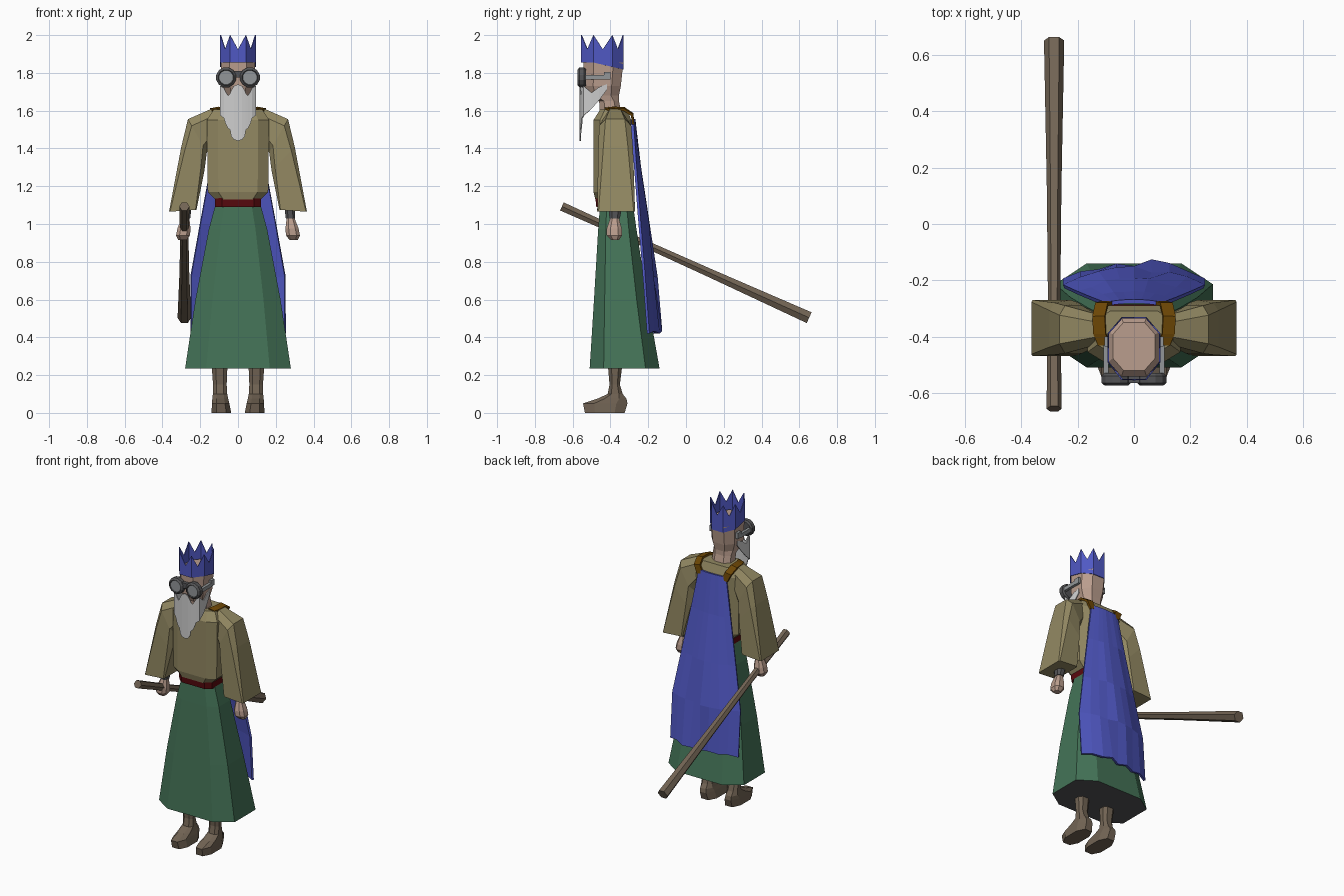
import bpy, bmesh, math, random
from mathutils import Vector

random.seed(4)
cube = bpy.data.objects.get("Cube")
if cube:
    bpy.data.objects.remove(cube)


def material(name, r, g, b):
    """Flat material from display colour values, stored as linear."""
    rgb = [(c / 255 / 12.92) if c < 11 else ((c / 255 + 0.055) / 1.055) ** 2.4 for c in (r, g, b)]
    m = bpy.data.materials.new(name)
    m.use_nodes = True
    m.diffuse_color = (*rgb, 1)
    m.node_tree.nodes["Principled BSDF"].inputs["Base Color"].default_value = (*rgb, 1)
    return m


OLIVE = material("olive tunic", 146, 136, 98)
GREEN = material("green skirt", 68, 115, 87)
BLUE = material("royal blue", 80, 88, 196)
SKIN = material("skin", 186, 157, 141)
WOOD = material("brown wood", 114, 100, 84)
RED = material("dark red", 90, 10, 14)
WHITE = material("pale grey hair", 205, 205, 205)
GLASS = material("grey glass", 146, 150, 152)
CHARCOAL = material("charcoal", 84, 84, 86)
STRAP = material("brown strap", 108, 70, 5)


def finish(name, bm, mats, mirror=False, thick=0):
    bmesh.ops.recalc_face_normals(bm, faces=bm.faces[:])
    mesh = bpy.data.meshes.new(name)
    bm.to_mesh(mesh)
    bm.free()
    for m in mats:
        mesh.materials.append(m)
    ob = bpy.data.objects.new(name, mesh)
    bpy.context.collection.objects.link(ob)
    if thick:
        s = ob.modifiers.new("thickness", 'SOLIDIFY')
        s.thickness, s.offset = thick, 0
    if mirror:
        ob.modifiers.new("mirror", 'MIRROR').use_clip = False
    return ob


def skin_rings(rings, caps=True, closed=True):
    """Join consecutive rings of points with quads."""
    bm = bmesh.new()
    rows = [[bm.verts.new(p) for p in ring] for ring in rings]
    n = len(rows[0])
    for a, b in zip(rows, rows[1:]):
        for i in range(n if closed else n - 1):
            j = (i + 1) % n
            bm.faces.new((a[i], a[j], b[j], b[i]))
    if caps:
        bm.faces.new(rows[0])
        bm.faces.new(rows[-1])
    return bm


def octagon(c=0.5):
    return [(1, -c), (1, c), (c, 1), (-c, 1), (-1, c), (-1, -c), (-c, -1), (c, -1)]


def loft(name, sections, mat, mirror=False, c=0.5):
    """Octagonal tube; each section is z, centre x, half width, front y, back y."""
    rings = [[(cx + u * rx, (y0 + y1) / 2 + v * (y1 - y0) / 2, z) for u, v in octagon(c)]
             for z, cx, rx, y0, y1 in sections]
    return finish(name, skin_rings(rings), [mat], mirror)


# Skirt, with a dark underside
skirt = loft("skirt", [(0.235, 0, 0.28, -0.51, -0.14), (0.6, 0, 0.225, -0.487, -0.205),
                       (0.97, 0, 0.155, -0.465, -0.262), (1.1, 0, 0.12, -0.455, -0.28)], GREEN, c=0.6)
skirt.data.materials.append(CHARCOAL)
for f in skirt.data.polygons:
    if f.normal.z < -0.9:
        f.material_index = 1

# Belt and tunic
loft("belt", [(1.09, 0, 0.122, -0.475, -0.285), (1.14, 0, 0.122, -0.48, -0.29)], RED, c=0.7)
loft("tunic", [(1.13, 0, 0.12, -0.48, -0.3), (1.17, 0, 0.16, -0.49, -0.29),
               (1.55, 0, 0.165, -0.49, -0.29), (1.605, 0, 0.13, -0.455, -0.31)], OLIVE, c=0.65)

# Wide sleeves: inner and outer points (x, z), front and back y, squareness
sleeve_sections = [((0.12, 1.45), (0.14, 1.61), -0.43, -0.32, 0.5),
                   ((0.165, 1.38), (0.265, 1.555), -0.46, -0.29, 0.6),
                   ((0.178, 1.28), (0.3, 1.41), -0.465, -0.28, 0.7),
                   ((0.22, 1.075), (0.365, 1.065), -0.47, -0.27, 0.93)]
rings = []
for a, b, y0, y1, c in sleeve_sections:
    a, b = Vector(a), Vector(b)
    ring = []
    for u, v in octagon(c):
        p = a.lerp(b, (u + 1) / 2)
        ring.append((p.x, (y0 + y1) / 2 + v * (y1 - y0) / 2, p.y))
    rings.append(ring)
finish("sleeves", skin_rings(rings), [OLIVE], True)

# Cuffs, hands, feet
loft("cuffs", [(1.03, 0.278, 0.025, -0.405, -0.35), (1.08, 0.275, 0.028, -0.41, -0.34)], CHARCOAL, True)
loft("hands", [(0.915, 0.295, 0.022, -0.395, -0.355), (0.94, 0.291, 0.037, -0.42, -0.338),
               (0.975, 0.286, 0.035, -0.42, -0.34), (1.05, 0.276, 0.016, -0.395, -0.36)], SKIN, True)
loft("feet", [(0.0, 0.088, 0.052, -0.535, -0.325), (0.05, 0.092, 0.046, -0.545, -0.31),
              (0.075, 0.094, 0.042, -0.47, -0.315), (0.1, 0.095, 0.038, -0.415, -0.335),
              (0.15, 0.096, 0.036, -0.405, -0.35), (0.27, 0.098, 0.043, -0.415, -0.335)], WOOD, True)

# Head and neck
loft("head", [(1.58, 0, 0.068, -0.455, -0.34), (1.65, 0, 0.066, -0.46, -0.355),
              (1.68, 0, 0.07, -0.52, -0.355), (1.73, 0, 0.085, -0.54, -0.345),
              (1.855, 0, 0.09, -0.542, -0.332), (1.88, 0, 0.075, -0.52, -0.35)], SKIN)

# Crown: eight points standing on an octagon
corners = [(-0.042, -0.553), (0.042, -0.553), (0.092, -0.49), (0.092, -0.39),
           (0.042, -0.333), (-0.042, -0.333), (-0.092, -0.39), (-0.092, -0.49)]
low, high = [], []
for i, (x, y) in enumerate(corners):
    nx, ny = corners[(i + 1) % len(corners)]
    for px, py, z in ((x, y, 2.0), ((x + nx) / 2, (y + ny) / 2, 1.925)):
        base = 1.855 - 0.035 * max(0, (py + 0.49) / 0.15)
        low.append((px, py, base))
        high.append((px, py, z))
finish("crown", skin_rings([low, high], caps=False), [BLUE], thick=0.005)

# Beard: half columns of x, y, top and ragged bottom
beard = [(0, -0.56, 1.74, 1.44), (0.022, -0.56, 1.73, 1.447), (0.036, -0.558, 1.705, 1.465),
         (0.042, -0.557, 1.69, 1.5), (0.052, -0.555, 1.68, 1.505), (0.065, -0.552, 1.7, 1.53),
         (0.074, -0.55, 1.72, 1.56), (0.092, -0.54, 1.73, 1.575), (0.093, -0.5, 1.695, 1.61),
         (0.09, -0.46, 1.725, 1.655), (0.084, -0.42, 1.74, 1.71)]
rings = [[(x, y, t) for x, y, t, b in beard], [(x, y, b) for x, y, t, b in beard]]
finish("beard", skin_rings(rings, False, False), [WHITE], True, 0.006)


# Goggles: round frames with lenses, bridge and side arms
def disc(r, y, n=12):
    return [(0.063 + r * math.cos(math.tau * (i + 0.5) / n), y,
             1.776 + r * math.sin(math.tau * (i + 0.5) / n)) for i in range(n)]


bm = skin_rings([disc(0.045, -0.53), disc(0.054, -0.54), disc(0.054, -0.565),
                 disc(0.042, -0.575), disc(0.038, -0.57)])
bm.faces.ensure_lookup_table()
bm.faces[-1].material_index = 1
finish("goggles", bm, [CHARCOAL, GLASS], True)


def box(name, lo, hi, mat, mirror=False):
    rings = [[(lo[0], lo[1], z), (hi[0], lo[1], z), (hi[0], hi[1], z), (lo[0], hi[1], z)]
             for z in (lo[2], hi[2])]
    return finish(name, skin_rings(rings), [mat], mirror)


box("goggle_bridge", (-0.02, -0.565, 1.775), (0.02, -0.54, 1.81), CHARCOAL)
box("goggle_arms", (0.09, -0.56, 1.765), (0.108, -0.43, 1.79), GLASS, True)
box("goggle_arm_ends", (0.088, -0.435, 1.765), (0.105, -0.4, 1.805), GLASS, True)

# Cape straps over the shoulders and down to the cape
path = [(0.105, -0.43, 1.605), (0.122, -0.39, 1.61), (0.125, -0.33, 1.61), (0.115, -0.285, 1.58), (0.09, -0.28, 1.53)]
rings = [[(x - 0.022, y, z + 0.004), (x + 0.022, y, z - 0.004)] for x, y, z in path]
finish("cape_straps", skin_rings(rings, False, False), [STRAP], True, 0.014)

# Cape: curved sheet with shallow folds; rows of z, half width, middle y, edge y
rows = [(1.555, 0.1, -0.275, -0.285), (1.3, 0.145, -0.245, -0.268), (1.0, 0.2, -0.204, -0.245),
        (0.72, 0.25, -0.166, -0.222), (0.42, 0.25, -0.143, -0.2)]
rings = []
for k, (z, w, ym, ye) in enumerate(rows):
    ring = []
    for i in range(9):
        u = i / 4 - 1
        fold = 0.004 * k * random.uniform(-1, 1) if abs(u) < 1 else 0
        ring.append((w * u, ym + (ye - ym) * u * u + fold, z + (0.012 * (i % 2) if k == 4 else 0)))
    rings.append(ring)
finish("cape", skin_rings(rings, False, False), [BLUE], thick=0.014)

# Staff: six-sided pole, thicker at its rear end
start, end = Vector((-0.284, -0.657, 1.093)), Vector((-0.284, 0.652, 0.504))
along = (end - start).normalized()
side, up = Vector((1, 0, 0)), along.cross(Vector((1, 0, 0)))
rings = []
for t, r in ((0, 0.027), (0.3, 0.022), (0.6, 0.026), (1, 0.036)):
    angles = [math.tau * i / 6 for i in range(6)]
    rings.append([start.lerp(end, t) + r * (side * math.cos(a) + up * math.sin(a)) for a in angles])
finish("staff", skin_rings(rings), [WOOD])
